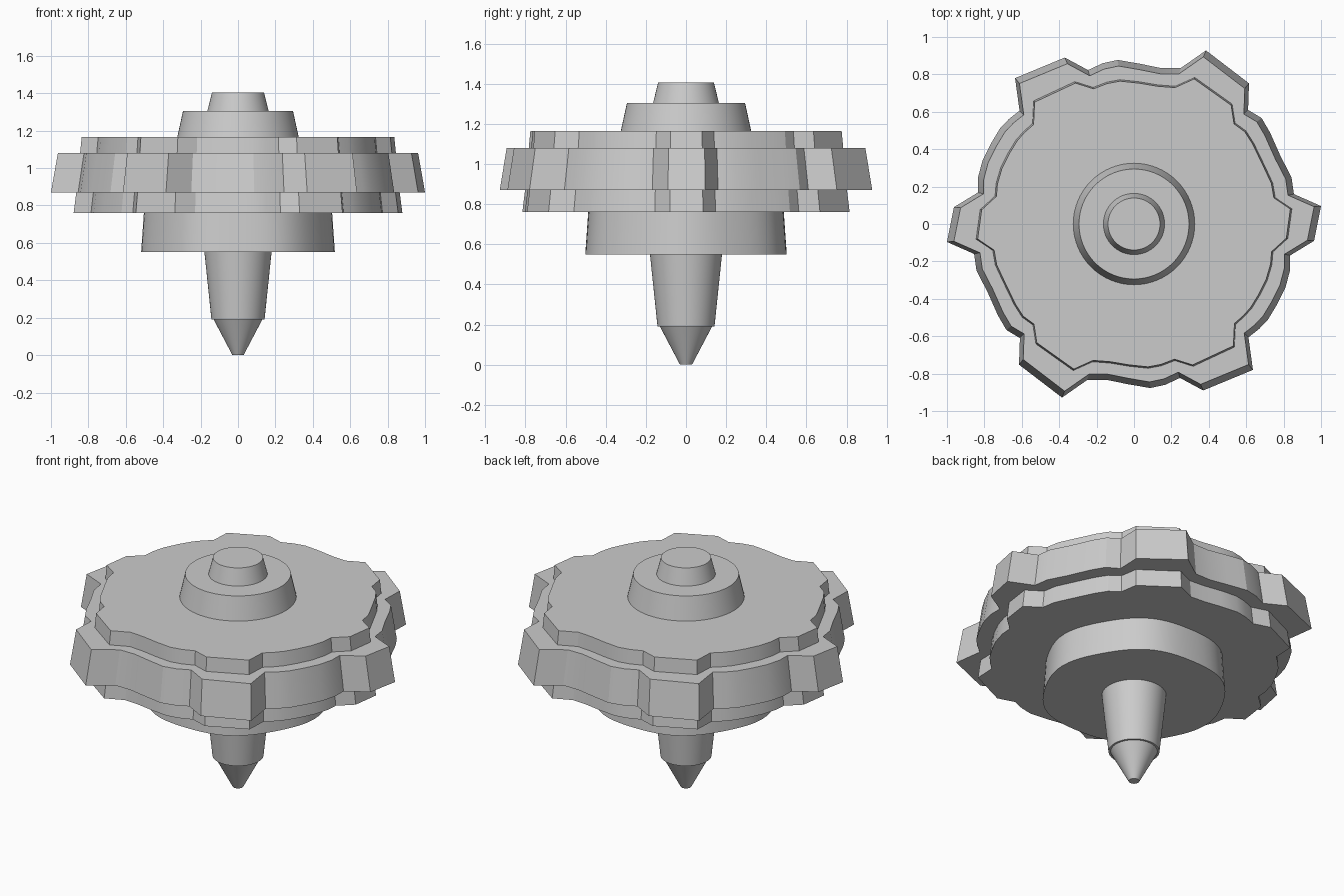
import bpy, bmesh, math
from math import sin, cos, pi

if "Cube" in bpy.data.objects:
    bpy.data.objects.remove(bpy.data.objects["Cube"])

grey = bpy.data.materials.new("grey metal")
grey.use_nodes = True
colour = (0.6, 0.6, 0.6, 1)
grey.diffuse_color = colour
grey.node_tree.nodes["Principled BSDF"].inputs["Base Color"].default_value = colour


def loft(name, sections):
    """Stack of closed outlines, each a (points, height) pair, capped at both ends."""
    bm = bmesh.new()
    rings = [[bm.verts.new((x, y, z)) for x, y in pts] for pts, z in sections]
    for low, high in zip(rings, rings[1:]):
        for i in range(len(low)):
            j = (i + 1) % len(low)
            bm.faces.new((low[i], low[j], high[j], high[i]))
    bm.faces.new(rings[0])
    bm.faces.new(rings[-1])
    bmesh.ops.recalc_face_normals(bm, faces=bm.faces)
    mesh = bpy.data.meshes.new(name)
    bm.to_mesh(mesh)
    bm.free()
    mesh.materials.append(grey)
    obj = bpy.data.objects.new(name, mesh)
    bpy.context.collection.objects.link(obj)
    bpy.ops.object.select_all(action='DESELECT')
    obj.select_set(True)
    bpy.context.view_layer.objects.active = obj
    bpy.ops.object.shade_smooth_by_angle(angle=math.radians(20))
    return obj


def circle(radius, ripple=0, count=64):
    """Circle with an optional six-lobed ripple."""
    angles = [2 * pi * i / count for i in range(count)]
    return [((radius + ripple * cos(6 * a)) * cos(a),
             (radius + ripple * cos(6 * a)) * sin(a)) for a in angles]


# Half of the toothed outline; the other half is the same turned by 180 degrees
half = [(1.0, .096), (.963, -.09), (.835, -.168), (.835, -.245), (.81, -.34),
        (.765, -.43), (.717, -.51), (.67, -.56), (.612, -.606), (.636, -.78),
        (.37, -.89), (.246, -.823), (.166, -.86), (.086, -.877), (-.03, -.857),
        (-.144, -.834), (-.25, -.834), (-.385, -.928), (-.615, -.752),
        (-.61, -.61), (-.682, -.567), (-.727, -.49), (-.785, -.36),
        (-.842, -.25), (-.855, -.16)]
outline = half + [(-x, -y) for x, y in half]


def toothed(scale, softness=0):
    """Outline scaled about the centre; softness evens out tooth and valley."""
    result = []
    for x, y in outline:
        r = math.hypot(x, y)
        k = scale * (1 + softness * (1 / r - 1))
        result.append((x * k, y * k))
    return result


# Spinning tip and shaft
loft("tip_cone", [(circle(.03), 0), (circle(.13), .19)])
loft("shaft", [(circle(.142), .19), (circle(.18), .555)])

# Base disc under the plates
loft("base_disc", [(circle(.51, .008), .55), (circle(.495, .008), .765)])

# Three toothed plates
loft("lower_plate", [(toothed(.88, .3), .76), (toothed(.865, .3), .875)])
loft("attack_ring", [(toothed(1), .87), (toothed(.963), 1.08)])
loft("upper_plate", [(toothed(.846, .3), 1.075), (toothed(.837, .3), 1.165)])

# Stepped hub on top
loft("hub", [(circle(.326), 1.16), (circle(.294), 1.305)])
loft("hub_cap", [(circle(.165), 1.3), (circle(.139), 1.405)])
